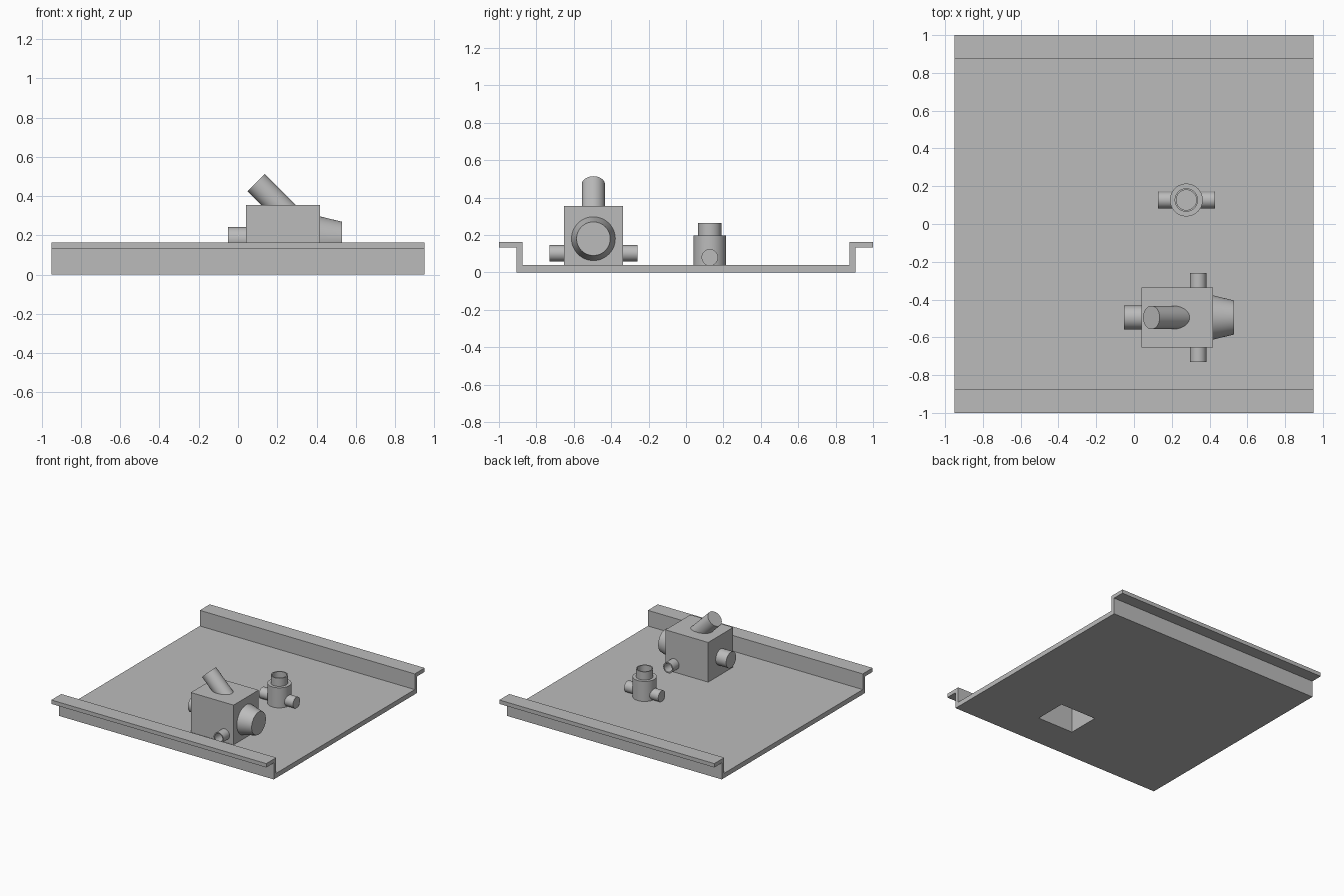
import bpy, bmesh, math
from mathutils import Vector

if "Cube" in bpy.data.objects:
    bpy.data.objects.remove(bpy.data.objects["Cube"])

GREY = (0.5, 0.5, 0.5, 1)
mat = bpy.data.materials.new("plain grey")
mat.use_nodes = True
mat.diffuse_color = GREY
mat.node_tree.nodes["Principled BSDF"].inputs["Base Color"].default_value = GREY


def finish(name, bm):
    bmesh.ops.recalc_face_normals(bm, faces=bm.faces)
    mesh = bpy.data.meshes.new(name)
    bm.to_mesh(mesh)
    bm.free()
    mesh.materials.append(mat)
    obj = bpy.data.objects.new(name, mesh)
    bpy.context.collection.objects.link(obj)
    return obj


def block(name, low, high):
    bm = bmesh.new()
    bmesh.ops.create_cube(bm, size=1)
    low, high = Vector(low), Vector(high)
    for v in bm.verts:
        v.co = (low + high) / 2 + v.co * (high - low)
    return finish(name, bm)


def rod(name, start, end, r1, r2=None):
    """Round bar or cone between two points."""
    start, end = Vector(start), Vector(end)
    axis = end - start
    bm = bmesh.new()
    bmesh.ops.create_cone(bm, cap_ends=True, segments=48, radius1=r1,
                          radius2=r1 if r2 is None else r2, depth=axis.length)
    turn = axis.to_track_quat('Z', 'Y')
    for v in bm.verts:
        v.co = (start + end) / 2 + turn @ v.co
    return finish(name, bm)


def activate(obj):
    bpy.ops.object.select_all(action='DESELECT')
    obj.select_set(True)
    bpy.context.view_layer.objects.active = obj


def cut(obj, *cutters):
    activate(obj)
    for cutter in cutters:
        mod = obj.modifiers.new("cut", 'BOOLEAN')
        mod.operation = 'DIFFERENCE'
        mod.solver = 'EXACT'
        mod.object = cutter
        bpy.ops.object.modifier_apply(modifier=mod.name)


# Tray: floor with upright sides and outward lips
floor, lip, top = 0.038, 0.132, 0.163
half = [(0.905, 0), (0.905, lip), (1, lip), (1, top), (0.875, top), (0.875, floor)]
outline = half + [(-y, z) for y, z in reversed(half)]
bm = bmesh.new()
face = bm.faces.new([bm.verts.new((-0.95, y, z)) for y, z in outline])
out = bmesh.ops.extrude_face_region(bm, geom=[face])
bmesh.ops.translate(bm, vec=(1.9, 0, 0),
                    verts=[g for g in out["geom"] if isinstance(g, bmesh.types.BMVert)])
tray = finish("tray", bm)

# Box housing, open below
cy, cz, px, pz = -0.495, 0.18, 0.34, 0.102
housing = block("box_housing", (0.04, cy - 0.158, floor), (0.418, cy + 0.158, 0.355))
box_cavity = block("box_cavity", (0.07, cy - 0.13, -0.1), (0.388, cy + 0.13, 0.325))

# Pipes on the box
end_pipe = rod("box_end_pipe", (-0.052, cy, cz), (0.06, cy, cz), 0.063)
end_bore = rod("end_bore", (-0.1, cy, cz), (0.1, cy, cz), 0.052)
spout = rod("slanted_spout", (0.092, cy, 0.47), (0.25, cy, 0.312), 0.062)
spout_bore = rod("spout_bore", (0.062, cy, 0.5), (0.262, cy, 0.3), 0.05)
cut(end_pipe, end_bore, box_cavity)
cut(spout, spout_bore, box_cavity)
side_bore = rod("side_bore", (px, cy - 0.4, pz), (px, cy + 0.4, pz), 0.034)
side_pipes = []
for side, s in (("front", -1), ("back", 1)):
    pipe = rod("box_" + side + "_pipe", (px, cy + s * 0.14, pz), (px, cy + s * 0.236, pz), 0.043)
    cut(pipe, side_bore)
    side_pipes.append(pipe)
cone = rod("cone_cap", (0.41, cy, cz), (0.53, cy, cz), 0.119, 0.09)
cut(housing, box_cavity, end_bore, spout_bore, side_bore)

# Round housing with neck and two pipes
rx, ry, rz = 0.277, 0.127, 0.08
body = rod("round_housing", (rx, ry, floor), (rx, ry, 0.198), 0.087)
neck = rod("round_neck", (rx, ry, 0.186), (rx, ry, 0.263), 0.062)
body_cavity = rod("body_cavity", (rx, ry, -0.1), (rx, ry, 0.184), 0.073)
neck_bore = rod("neck_bore", (rx, ry, 0.15), (rx, ry, 0.4), 0.053)
cross_bore = rod("cross_bore", (rx - 0.3, ry, rz), (rx + 0.3, ry, rz), 0.036)
cut(neck, neck_bore)
cut(body, body_cavity, neck_bore, cross_bore)
round_pipes = []
for side, s in (("right", -1), ("left", 1)):
    pipe = rod("round_" + side + "_pipe", (rx + s * 0.06, ry, rz), (rx + s * 0.151, ry, rz), 0.044)
    cut(pipe, cross_bore, body_cavity)
    round_pipes.append(pipe)

# Openings through the tray floor
cut(tray, box_cavity, body_cavity)

for cutter in (box_cavity, end_bore, spout_bore, side_bore, body_cavity, neck_bore, cross_bore):
    bpy.data.objects.remove(cutter)
for part in [end_pipe, spout, cone, housing, body, neck] + side_pipes + round_pipes:
    activate(part)
    bpy.ops.object.shade_smooth_by_angle(angle=math.radians(30))
